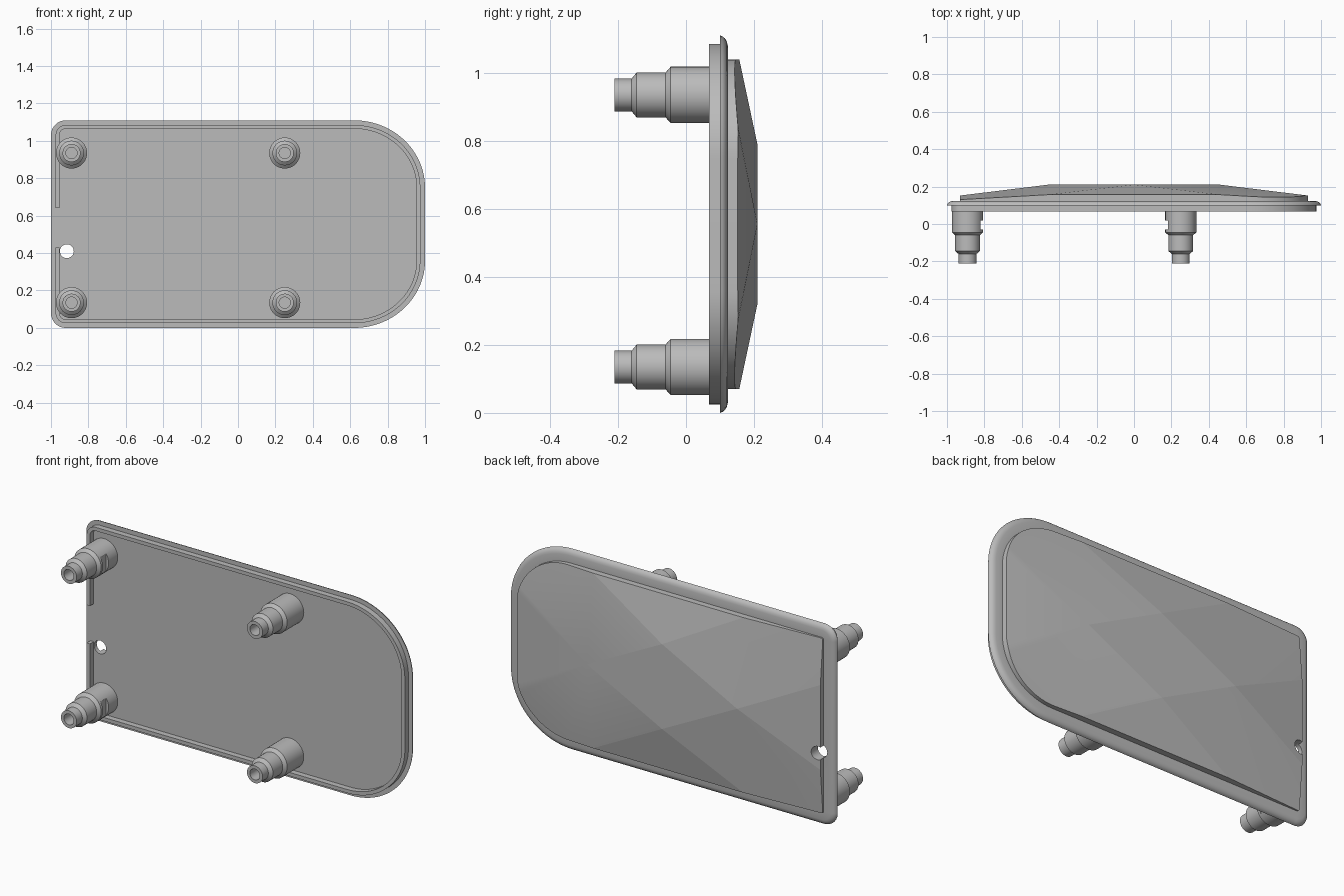
import bpy, bmesh
from math import sin, cos, pi, radians
from mathutils import Matrix, Vector

if "Cube" in bpy.data.objects:
    bpy.data.objects.remove(bpy.data.objects["Cube"], do_unlink=True)

grey = bpy.data.materials.new("plain_grey")
grey.use_nodes = True
grey.diffuse_color = (0.5, 0.5, 0.5, 1)
grey.node_tree.nodes["Principled BSDF"].inputs["Base Color"].default_value = (0.5, 0.5, 0.5, 1)

HALF_Z = 0.555
GAP = (0.085, -0.125)      # ends of the rib gap, from mid height


def finish(bm, name, angle=30):
    bmesh.ops.recalc_face_normals(bm, faces=bm.faces)
    mesh = bpy.data.meshes.new(name)
    bm.to_mesh(mesh)
    bm.free()
    mesh.materials.append(grey)
    obj = bpy.data.objects.new(name, mesh)
    bpy.context.collection.objects.link(obj)
    smooth(obj, angle)
    return obj


def smooth(obj, angle):
    bpy.ops.object.select_all(action='DESELECT')
    obj.select_set(True)
    bpy.context.view_layer.objects.active = obj
    bpy.ops.object.shade_smooth_by_angle(angle=radians(angle))


def loft(name, rows, angle=30):
    """Skin a list of closed rings and cap both ends."""
    bm = bmesh.new()
    rings = [[bm.verts.new(p) for p in row] for row in rows]
    n = len(rings[0])
    for a, b in zip(rings, rings[1:]):
        for i in range(n):
            j = (i + 1) % n
            bm.faces.new((a[i], a[j], b[j], b[i]))
    bm.faces.new(rings[0])
    bm.faces.new(rings[-1])
    return finish(bm, name, angle)


def outline(d, steps=24):
    """Plate outline inset by d, starting and ending at the rib gap."""
    pts = [(d - 1, GAP[0])]
    corners = [(-1, 1, 0.08, 0.08, pi), (1, 1, 0.38, 0.36, pi / 2),
               (1, -1, 0.38, 0.36, 0), (-1, -1, 0.08, 0.08, -pi / 2)]
    for sx, sz, rx, rz, start in corners:
        cx, cz = sx * (1 - rx), sz * (HALF_Z - rz)
        for i in range(steps + 1):
            t = start - i / steps * pi / 2
            pts.append((cx + (rx - d) * cos(t), cz + (rz - d) * sin(t)))
    pts.append((d - 1, GAP[1]))
    return pts


def ring(d, y):
    return [(x, y, z + HALF_Z) for x, z in outline(d)]


def cut(obj, cutter, angle):
    cutter.hide_render = True
    mod = obj.modifiers.new("cut", 'BOOLEAN')
    mod.object = cutter
    mod.solver = 'EXACT'
    bpy.context.view_layer.objects.active = obj
    bpy.ops.object.modifier_apply(modifier=mod.name)
    smooth(obj, angle)


def lathe(name, profile, x, z, sides=40):
    """Turned part whose axis runs along y."""
    rows = [[(x + r * cos(2 * pi * i / sides), y, z + r * sin(2 * pi * i / sides))
             for i in range(sides)] for r, y in profile]
    return loft(name, rows)


def box(name, size, centre):
    bm = bmesh.new()
    bmesh.ops.create_cube(bm, size=1, matrix=Matrix.Translation(centre) @ Matrix.Diagonal((*size, 1)))
    return finish(bm, name)


# Base plate with rounded lip
lip = [(0, 0.10), (0.003, 0.108), (0.009, 0.115), (0.018, 0.12), (0.03, 0.123), (0.07, 0.123)]
plate = loft("base_plate", [ring(d, y) for d, y in lip])

# Locating rib on the inner side, open at the gap
section = [(0.025, 0.068), (0.045, 0.068), (0.045, 0.104), (0.025, 0.104)]
loft("locating_rib", list(zip(*[ring(d, y) for d, y in section])))

# Faceted crown: flat diamond top with planes falling away to the edges
TOP, DX, DZ = 0.21, 0.46, 0.235


def crown_height(x, z):
    x, z = abs(x), abs(z)
    return min(TOP, TOP - 0.123 * (x - DX), TOP - 0.21 * (z - DZ),
               TOP - 0.11 * (z - DZ + x * DZ / DX))


edge = outline(0.07)
edge += [(sx * DX, sz * (HALF_Z - 0.07)) for sx in (-1, 1) for sz in (-1, 1)]
edge += [(-0.93, DZ), (-0.93, -DZ)]
bm = bmesh.new()
for x, z in edge:
    for y in (0.112, crown_height(x, z)):
        bm.verts.new((x, y, z + HALF_Z))
for x, z in ((DX, 0), (-DX, 0), (0, DZ), (0, -DZ)):
    bm.verts.new((x, TOP, z + HALF_Z))
hull = bmesh.ops.convex_hull(bm, input=bm.verts)
bmesh.ops.delete(bm, geom=[v for v in bm.verts if not v.link_faces], context='VERTS')
bmesh.ops.dissolve_limit(bm, angle_limit=radians(1), verts=bm.verts, edges=bm.edges)
crown = finish(bm, "crown_panel", 4.5)

# Through hole near the straight end
drill = lathe("hole_cutter", [(0.037, 0), (0.037, 0.3)], -0.915, 0.41)
cut(plate, drill, 30)
cut(crown, drill, 4.5)
bpy.data.objects.remove(drill, do_unlink=True)

# Stepped hollow posts, each with a slot facing its neighbour
post_profile = [(0.083, 0.104), (0.083, -0.045), (0.066, -0.06), (0.066, -0.145),
                (0.048, -0.16), (0.048, -0.21), (0.03, -0.21), (0.03, -0.1)]
for x, side, end in ((-0.89, 1, "right"), (0.25, -1, "left")):
    for z, level in ((0.135, "lower"), (0.935, "upper")):
        post = lathe(f"{level}_{end}_post", post_profile, x, z)
        slot = box("slot_cutter", (0.04, 0.05, 0.2), Vector((x + side * 0.088, -0.005, z)))
        cut(post, slot, 30)
        bpy.data.objects.remove(slot, do_unlink=True)
